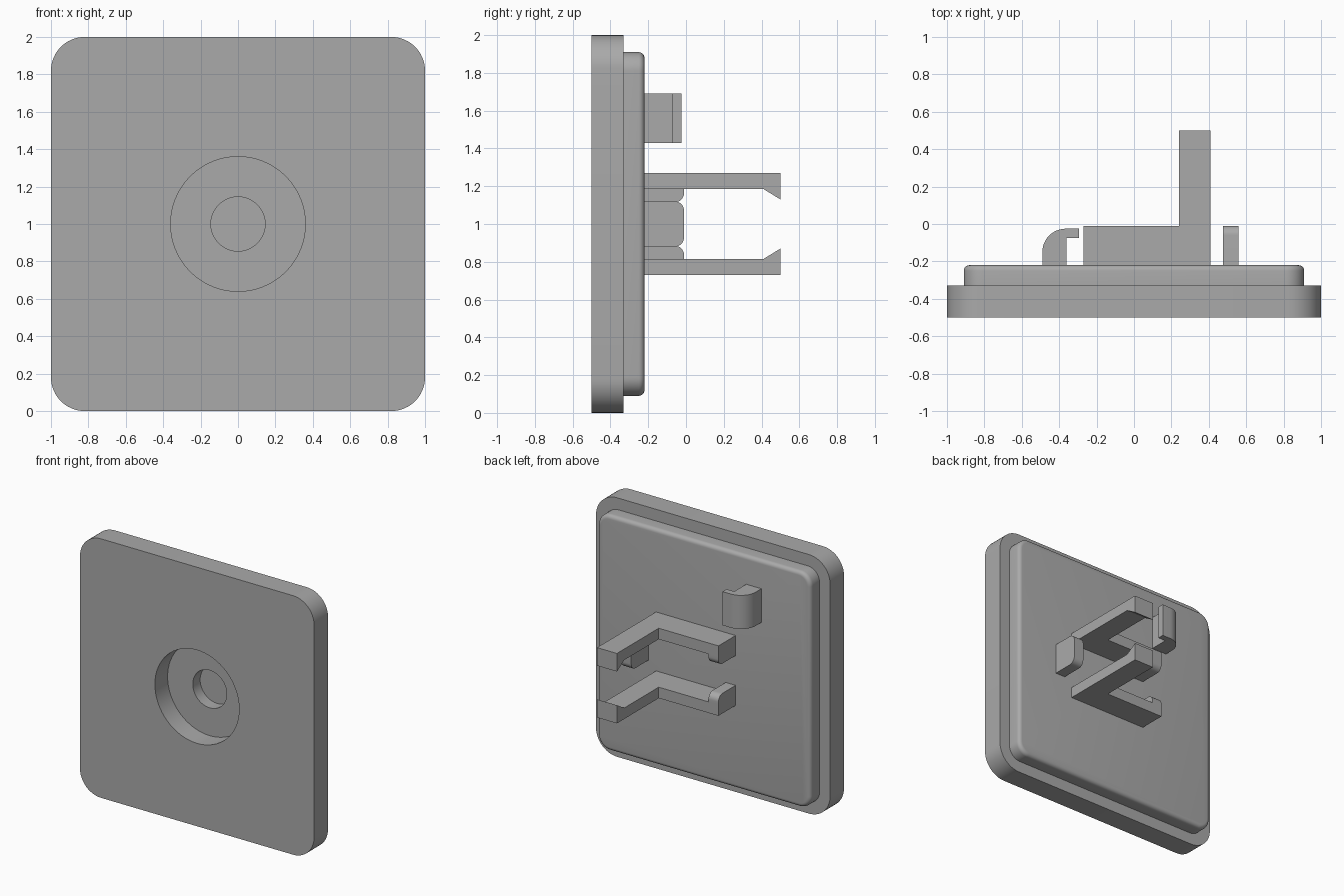
import bpy
import bmesh
from math import cos, sin, pi, radians
from mathutils import Vector

cube = bpy.data.objects.get("Cube")
if cube:
    bpy.data.objects.remove(cube, do_unlink=True)

grey = bpy.data.materials.new("plain grey")
grey.use_nodes = True
colour = (0.4, 0.4, 0.4, 1)
grey.diffuse_color = colour
grey.node_tree.nodes["Principled BSDF"].inputs["Base Color"].default_value = colour

# Which world point a profile point (a, b) at depth d maps to
AXES = {
    "x": lambda a, b, d: Vector((d, a, b)),
    "y": lambda a, b, d: Vector((a, d, b)),
    "z": lambda a, b, d: Vector((a, b, d)),
}


def arc(cx, cy, r, start, end, steps=8):
    """Points on an arc, angles in degrees."""
    angles = [radians(start + (end - start) * i / steps) for i in range(steps + 1)]
    return [(cx + r * cos(t), cy + r * sin(t)) for t in angles]


def rounded_square(half, r, mid_z=1):
    c = half - r
    corners = [(c, c), (-c, c), (-c, -c), (c, -c)]
    return [p for i, (x, z) in enumerate(corners)
            for p in arc(x, mid_z + z, r, 90 * i, 90 * i + 90, 12)]


def rect(a0, a1, b0, b1):
    return [(a0, b0), (a1, b0), (a1, b1), (a0, b1)]


def prism(name, profile, axis, lo, hi, round_end=0):
    """Extrude a profile along an axis; optionally fillet the far rim."""
    place = AXES[axis]
    bm = bmesh.new()
    near = [bm.verts.new(place(a, b, lo)) for a, b in profile]
    far = [bm.verts.new(place(a, b, hi)) for a, b in profile]
    n = len(profile)
    bm.faces.new(near)
    cap = bm.faces.new(far)
    for i in range(n):
        j = (i + 1) % n
        bm.faces.new((near[i], near[j], far[j], far[i]))
    bmesh.ops.recalc_face_normals(bm, faces=bm.faces[:])
    if round_end:
        bmesh.ops.bevel(bm, geom=list(cap.edges), offset=round_end,
                        segments=5, profile=0.5, affect="EDGES")
    mesh = bpy.data.meshes.new(name)
    bm.to_mesh(mesh)
    bm.free()
    mesh.materials.append(grey)
    obj = bpy.data.objects.new(name, mesh)
    bpy.context.collection.objects.link(obj)
    return obj


def select_only(obj):
    bpy.ops.object.select_all(action="DESELECT")
    obj.select_set(True)
    bpy.context.view_layer.objects.active = obj


def combine(target, tool, operation):
    mod = target.modifiers.new(operation.lower(), "BOOLEAN")
    mod.operation = operation
    mod.solver = "EXACT"
    mod.object = tool
    tool.hide_render = True
    select_only(target)
    bpy.ops.object.modifier_apply(modifier=mod.name)
    bpy.data.objects.remove(tool, do_unlink=True)


FRONT, STEP, BACK = -0.5, -0.33, -0.22
ROOT = BACK - 0.01      # rear parts sink slightly into the panel
TIP = -0.01

# Face plate with a raised rear panel
plate = prism("face_plate", rounded_square(1, 0.18), "y", FRONT, STEP)
panel = prism("rear_panel", rounded_square(0.91, 0.1), "y", STEP - 0.01, BACK, 0.03)
combine(plate, panel, "UNION")

# Stepped round recess in the front
for name, radius, depth in (("recess", 0.36, 0.155), ("inner_hole", 0.145, 0.245)):
    cutter = prism(name, arc(0, 1, radius, 0, 360, 64)[:-1], "y",
                   FRONT - 0.1, FRONT + depth)
    combine(plate, cutter, "DIFFERENCE")

# Pair of mirrored arms: bar along the panel, long latch leg, rounded end tab
ARM_X, LEG_X, END_X = 0.41, 0.24, -0.27
for side, s in (("upper", 1), ("lower", -1)):
    def flip(points):
        return [(a, 1 + s * b) for a, b in points]

    inner, outer, lip = 0.185, 0.27, 0.13
    prism(side + "_arm_bar", flip(rect(ROOT, TIP, inner, outer)), "x", END_X, LEG_X)
    leg = [(ROOT, inner), (0.41, inner), (0.5, lip), (0.5, outer), (ROOT, outer)]
    prism(side + "_latch_leg", flip(leg), "x", LEG_X, ARM_X)
    tab = [(ROOT, inner), (ROOT, 0.115)] + arc(TIP - 0.05, 0.165, 0.05, -90, 0) + [(TIP, inner)]
    prism(side + "_end_tab", flip(tab), "x", END_X, END_X + 0.085)

# Upright stop beside the arms, with rounded tip corners
stop = ([(ROOT, 0.88)] + arc(TIP - 0.05, 0.93, 0.05, -90, 0)
        + arc(TIP - 0.05, 1.07, 0.05, 0, 90) + [(ROOT, 1.12)])
prism("stop_block", stop, "x", 0.475, 0.56)

# Curved hook
hook = ([(-0.295, -0.075), (-0.295, -0.025)] + arc(-0.365, -0.15, 0.125, 90, 180, 12)
        + [(-0.49, ROOT), (-0.36, ROOT), (-0.36, -0.075)])
prism("curved_hook", hook, "z", 1.43, 1.69)

for obj in list(bpy.context.collection.objects):
    if obj.type == "MESH" and grey.name in obj.data.materials:
        select_only(obj)
        bpy.ops.object.shade_smooth_by_angle(angle=radians(30))
